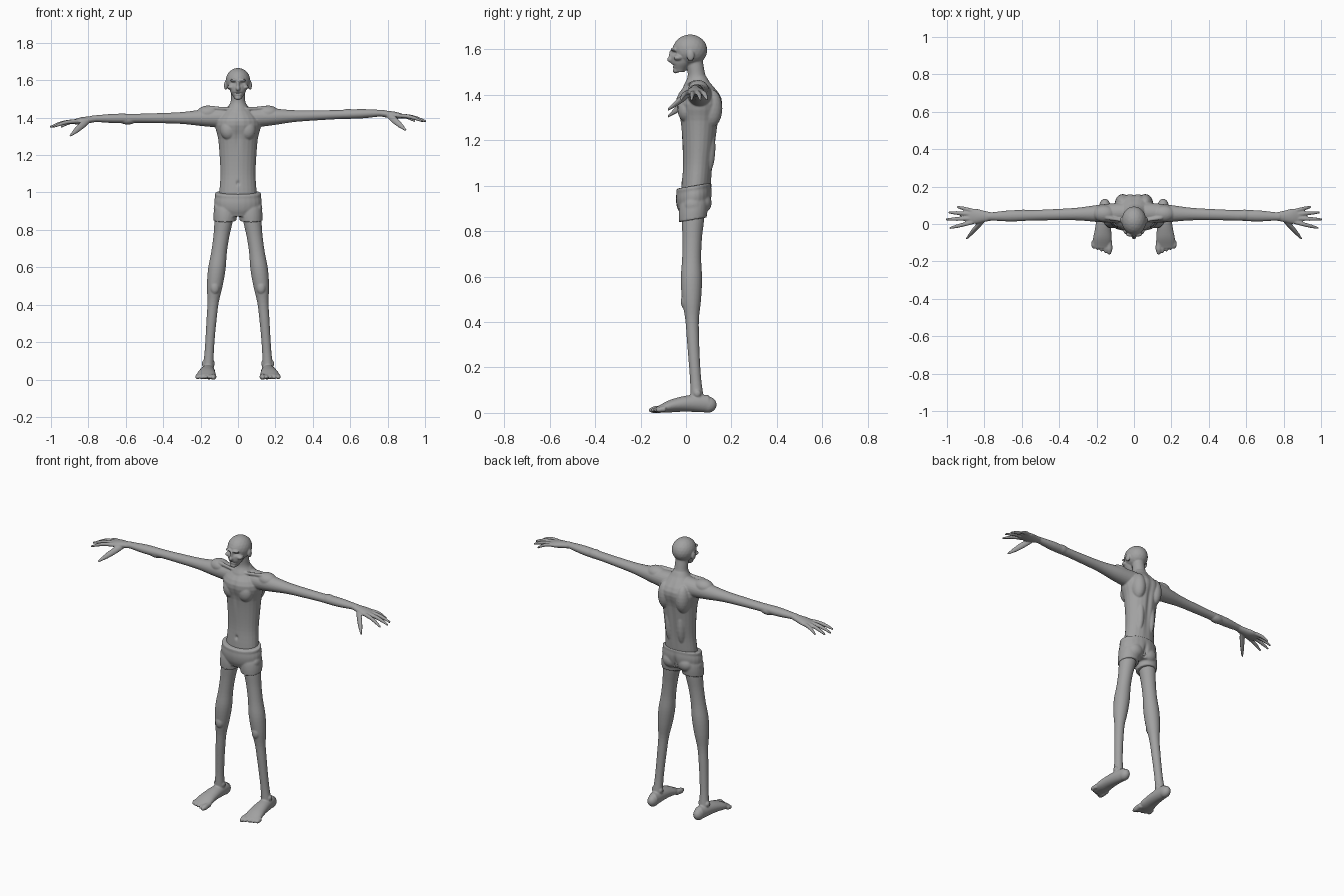
import bpy
import bmesh
from math import sin, cos, pi, exp
from mathutils import Vector, Matrix

cube = bpy.data.objects.get("Cube")
if cube:
    bpy.data.objects.remove(cube, do_unlink=True)

clay = bpy.data.materials.new("clay_grey")
clay.use_nodes = True
clay.diffuse_color = (.36, .36, .36, 1)
clay.node_tree.nodes["Principled BSDF"].inputs["Base Color"].default_value = clay.diffuse_color

ACROSS, DEPTH, UP = range(3)


def spline(before, here, there, after, t):
    """Smooth interpolation between two neighbouring radii."""
    slope = there - before
    bend = 2 * before - 5 * here + 4 * there - after
    twist = 3 * (here - there) + after - before
    return here + (slope * t + bend * t * t + twist * t ** 3) / 2


def limb(bm, axis, start, end, radii, side=1, flat=(1, 1), bow=(0, 0, 0), tilt=0):
    """Skin evenly spaced oval rings between two points; flat is the oval ratio at each end."""
    u, v = [i for i in range(3) if i != axis]
    spans, count = len(radii) - 1, 24
    steps = spans * 4
    previous = None
    for i in range(steps + 1):
        t = i / steps
        k = min(i // 4, spans - 1)
        near = [radii[max(0, min(spans, k + j))] for j in (-1, 0, 1, 2)]
        radius = max(spline(*near, i / 4 - k), .003)
        ratio = flat[0] + (flat[1] - flat[0]) * t
        centre = Vector(start).lerp(Vector(end), t) + Vector(bow) * sin(pi * t)
        ring = []
        for j in range(count):
            angle = 2 * pi * j / count
            co = centre.copy()
            co[u] += radius * cos(angle)
            co[v] += radius * ratio * sin(angle)
            co[axis] += radius * ratio * sin(angle) * tilt
            co.x *= side
            ring.append(bm.verts.new(co))
        if previous:
            for j in range(count):
                bm.faces.new((previous[j - 1], previous[j], ring[j], ring[j - 1]))
        else:
            bm.faces.new(ring)
        previous = ring
    bm.faces.new(previous)


def blob(bm, centre, radii, side=1):
    """Oval lump used for muscle and bone."""
    place = Matrix.Translation((centre[0] * side, centre[1], centre[2]))
    bmesh.ops.create_icosphere(bm, subdivisions=3, radius=1,
                               matrix=place @ Matrix.Diagonal((*radii, 1)))


def press(mesh, centre, radii, depth):
    """Soft sculpting stroke along y with a bell-shaped falloff."""
    for vert in mesh.vertices:
        offset = [(vert.co[i] - centre[i]) / radii[i] for i in range(3)]
        distance = sum(d * d for d in offset)
        if distance < 6:
            vert.co.y += depth * exp(-distance)


def fuse(bm, name, voxel):
    """Melt the overlapping parts into one smooth skin."""
    bmesh.ops.recalc_face_normals(bm, faces=bm.faces)
    mesh = bpy.data.meshes.new(name)
    bm.to_mesh(mesh)
    bm.free()
    mesh.materials.append(clay)
    obj = bpy.data.objects.new(name, mesh)
    bpy.context.collection.objects.link(obj)
    remesh = obj.modifiers.new("Remesh", "REMESH")
    remesh.mode = "VOXEL"
    remesh.voxel_size = voxel
    soften = obj.modifiers.new("Soften", "SMOOTH")
    soften.factor = .5
    soften.iterations = 4
    graph = bpy.context.evaluated_depsgraph_get()
    baked = bpy.data.meshes.new_from_object(obj.evaluated_get(graph))
    obj.modifiers.clear()
    obj.data = baked
    baked.materials.clear()
    baked.materials.append(clay)
    baked.shade_smooth()
    return baked


body = bmesh.new()

# Skull, face, nose, chin and neck
blob(body, (0, .018, 1.597), (.066, .076, .069))
limb(body, UP, (0, -.028, 1.5), (0, 0, 1.62), (.02, .042, .05, .05), flat=(1.1, 1.1))
blob(body, (0, -.068, 1.556), (.012, .015, .014))
blob(body, (0, -.064, 1.575), (.008, .012, .025))
blob(body, (0, -.046, 1.506), (.018, .012, .012))
limb(body, UP, (0, .035, 1.57), (0, .055, 1.43), (.036, .037, .042, .07))

# Torso
limb(body, UP, (0, .035, .9), (0, .055, 1.48), (.1, .1, .094, .098, .106, .12, .04),
     flat=(.6, .9), bow=(0, .012, 0))

for side in (1, -1):
    # Ears, cheekbones and brow
    blob(body, (.065, .02, 1.573), (.01, .017, .025), side)
    blob(body, (.04, -.035, 1.563), (.017, .02, .012), side)
    blob(body, (.022, -.056, 1.6), (.022, .012, .008), side)

    # Chest, shoulder blades, back muscles and collar bones
    blob(body, (.05, 0, 1.335), (.045, .037, .055), side)
    blob(body, (.06, .11, 1.34), (.042, .05, .085), side)
    blob(body, (.04, .085, 1.17), (.03, .045, .13), side)
    limb(body, ACROSS, (.015, .01, 1.445), (.15, .035, 1.452), (.01, .009, .012), side)

    # Arm, with the right wrist slightly lower
    wrist = 1.41 + .015 * side
    blob(body, (.16, .055, 1.425), (.06, .045, .04), side)
    limb(body, ACROSS, (.06, .06, 1.4), (.78, .04, wrist),
         (.055, .047, .034, .03, .028, .03, .021), side, flat=(1, .8))
    blob(body, (.59, .047, wrist - .005), (.05, .03, .027), side)

    # Palm, fingers and thumb
    limb(body, ACROSS, (.75, .04, wrist), (.9, .042, wrist - .02),
         (.021, .03, .041, .036), side, flat=(.8, .25))
    for base, tip, reach in ((.01, -.022, .987), (.03, .025, 1.005),
                             (.052, .062, .992), (.07, .092, .947)):
        limb(body, ACROSS, (.86, base, wrist - .014), (reach, tip, wrist - .045),
             (.011, .011, .01, .006), side, bow=(0, 0, .008))
    limb(body, DEPTH, (.8, .03, wrist - .006), (.895, -.08, wrist - .09),
         (.016, .018, .015, .007), side)

    # Leg, kneecap and ankle bones
    limb(body, UP, (.06, .035, .95), (.16, .05, .05),
         (.05, .05, .043, .042, .047, .042, .03, .027, .025, .025, .03), side,
         bow=(.014, -.018, 0))
    blob(body, (.124, -.003, .49), (.025, .02, .035), side)
    for ankle in (.134, .184):
        blob(body, (ankle, .05, .085), (.01, .016, .016), side)

    # Foot: heel, instep and toes
    blob(body, (.156, .095, .036), (.03, .04, .036), side)
    limb(body, DEPTH, (.156, .1, .04), (.173, -.13, .014), (.03, .035, .04, .045, .05, .042),
         side, flat=(1.3, .3), bow=(0, 0, .012))
    for toe in range(5):
        x, end = .132 + .021 * toe, -.163 + .008 * toe
        size = .012 if toe else .016
        limb(body, DEPTH, (x, -.09, .018), (x, end, .012), (size, size, size, size / 2), side)

skin = fuse(body, "body", .004)

# Sculpted hollows: eyes, mouth, breastbone, spine and navel
for side in (1, -1):
    press(skin, (.025 * side, -.055, 1.584), (.014, .03, .009), .012)
press(skin, (0, -.055, 1.53), (.022, .025, .004), .007)
press(skin, (0, -.03, 1.33), (.012, .03, .09), .007)
press(skin, (0, .14, 1.25), (.014, .05, .2), -.008)
press(skin, (0, -.03, 1.05), (.009, .03, .012), .01)

# Flat soles
for vert in skin.vertices:
    vert.co.z = max(vert.co.z, 0)

# Shorts: waistband, seat and two wide legs, rising toward the back
cloth = bmesh.new()
limb(cloth, UP, (0, .035, .88), (0, .035, .99), (.1, .121, .127, .12), flat=(.6, .64), tilt=.17)
limb(cloth, UP, (0, .035, .975), (0, .035, 1), (.118, .124, .121), flat=(.63, .63), tilt=.17)
for side in (1, -1):
    limb(cloth, UP, (.07, .03, .85), (.06, .035, .96), (.061, .064, .062, .05), side, tilt=.17)
    blob(cloth, (.05, .075, .925), (.048, .038, .045), side)
    blob(cloth, (.11, .03, .915), (.02, .036, .032), side)
shorts = fuse(cloth, "shorts", .005)
press(shorts, (0, .11, .92), (.012, .04, .05), -.012)
